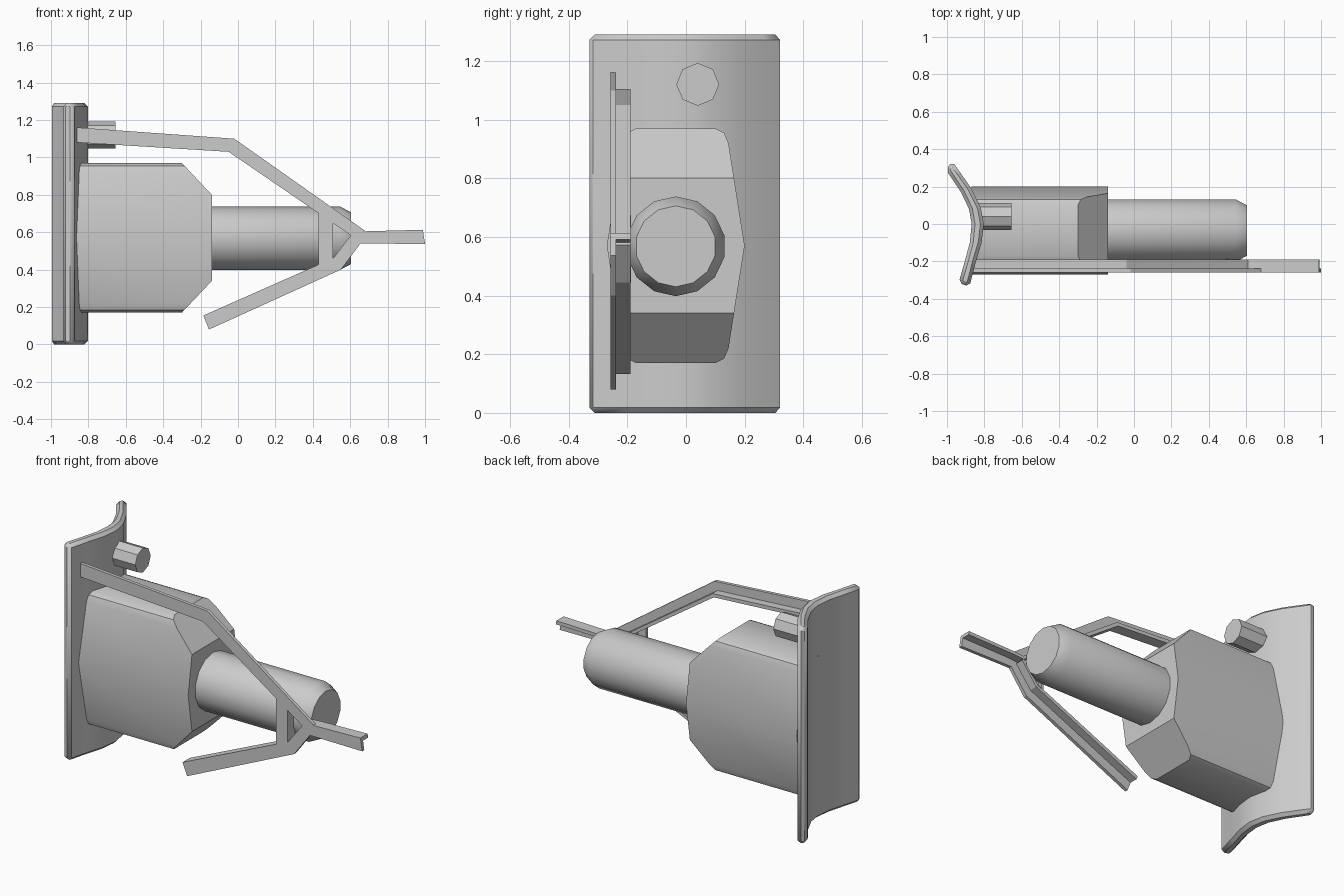
import bpy, bmesh, math
from mathutils import Vector

if "Cube" in bpy.data.objects:
    bpy.data.objects.remove(bpy.data.objects["Cube"])


def finish(name, bm, smooth=None):
    bmesh.ops.recalc_face_normals(bm, faces=bm.faces)
    me = bpy.data.meshes.new(name)
    bm.to_mesh(me)
    bm.free()
    ob = bpy.data.objects.new(name, me)
    bpy.context.collection.objects.link(ob)
    if smooth:
        bpy.ops.object.select_all(action='DESELECT')
        ob.select_set(True)
        bpy.context.view_layer.objects.active = ob
        bpy.ops.object.shade_smooth_by_angle(angle=math.radians(smooth))
    return ob


def add_prism(bm, pts, offset):
    """Closed prism from 3D outline points swept along offset."""
    a = [bm.verts.new(p) for p in pts]
    b = [bm.verts.new(Vector(p) + Vector(offset)) for p in pts]
    n = len(pts)
    bm.faces.new(a)
    bm.faces.new(b[::-1])
    for i in range(n):
        bm.faces.new((a[i], b[i], b[(i + 1) % n], a[(i + 1) % n]))


def lathe_x(name, rings, y, z, sides):
    """Solid of revolution along x from (x, radius) rings."""
    bm = bmesh.new()
    loops = [[bm.verts.new((x, y + r * math.sin(2 * math.pi * i / sides),
                            z + r * math.cos(2 * math.pi * i / sides)))
              for i in range(sides)] for x, r in rings]
    for a, b in zip(loops, loops[1:]):
        for i in range(sides):
            j = (i + 1) % sides
            bm.faces.new((a[i], a[j], b[j], b[i]))
    bm.faces.new(loops[0])
    bm.faces.new(loops[-1])
    return finish(name, bm, 35)


# Curved end plate
front = [(-0.972, 0.335), (-0.925, 0.27), (-0.87, 0.19), (-0.82, 0.09), (-0.803, 0.0),
         (-0.815, -0.1), (-0.845, -0.2), (-0.88, -0.335)]
back = [(-0.938, -0.315), (-0.905, -0.2), (-0.878, -0.1), (-0.868, 0.0), (-0.882, 0.08),
        (-0.925, 0.17), (-0.972, 0.24), (-1.005, 0.29)]
bm = bmesh.new()
add_prism(bm, [(x, y, 0) for x, y in front + back], (0, 0, 1.29))
plate = finish("curved_plate", bm, 35)
bev = plate.modifiers.new("edge", 'BEVEL')
bev.width = 0.018
bev.segments = 1
bev.limit_method = 'ANGLE'
bev.angle_limit = math.radians(40)

# Main body: extruded side profile, sloped at the open end by plane cuts
CY, CZ = -0.035, 0.57
quarter = [(0.135, 0.40), (0.165, 0.385), (0.18, 0.35)]
right = quarter + [(0.235, 0)] + [(y, -z) for y, z in quarter[::-1]]
outline = right + [(-y, z) for y, z in right[::-1]]
bm = bmesh.new()
add_prism(bm, [(-0.87, CY + y, CZ + z) for y, z in outline], (0.73, 0, 0))
for s in (1, -1):
    cut = bmesh.ops.bisect_plane(bm, geom=bm.verts[:] + bm.edges[:] + bm.faces[:],
                                 plane_co=(-0.3, 0, CZ + s * 0.40),
                                 plane_no=(0.17, 0, s * 0.16), clear_outer=True)
    edges = [e for e in cut['geom_cut'] if isinstance(e, bmesh.types.BMEdge)]
    bmesh.ops.contextual_create(bm, geom=edges)
finish("body", bm, 30)

# Barrel and peg
lathe_x("barrel", [(-0.2, 0.17), (0.545, 0.17), (0.605, 0.138)], CY, 0.568, 14)
lathe_x("peg", [(-0.84, 0.073), (-0.655, 0.073)], 0.04, 1.12, 8)


# Angle-section frame: flat web plus a flange along the inner edge
def angle_bar(name, outer, inner, depth=-0.19):
    bm = bmesh.new()
    edge = [tuple(Vector(i).lerp(Vector(o), 0.29)) for o, i in zip(outer, inner)]
    for rim, y0, y1 in ((outer, -0.258, -0.238), (edge, -0.238, depth)):
        add_prism(bm, [(x, y0, z) for x, z in list(rim) + list(inner)[::-1]], (0, y1 - y0, 0))
    return finish(name, bm)


angle_bar("upper_arm", [(-0.86, 1.16), (-0.02, 1.10), (0.68, 0.607)],
          [(-0.86, 1.08), (-0.05, 1.03), (0.605, 0.582)])
angle_bar("lower_arm", [(-0.155, 0.08), (0.55, 0.40), (0.655, 0.54)],
          [(-0.185, 0.155), (0.51, 0.462), (0.605, 0.585)])
angle_bar("tail", [(0.60, 0.535), (0.66, 0.54), (1.0, 0.537)],
          [(0.605, 0.60), (0.68, 0.605), (0.988, 0.613)])
angle_bar("upright", [(0.43, 0.71), (0.43, 0.42)],
          [(0.507, 0.66), (0.507, 0.455)], -0.187)
